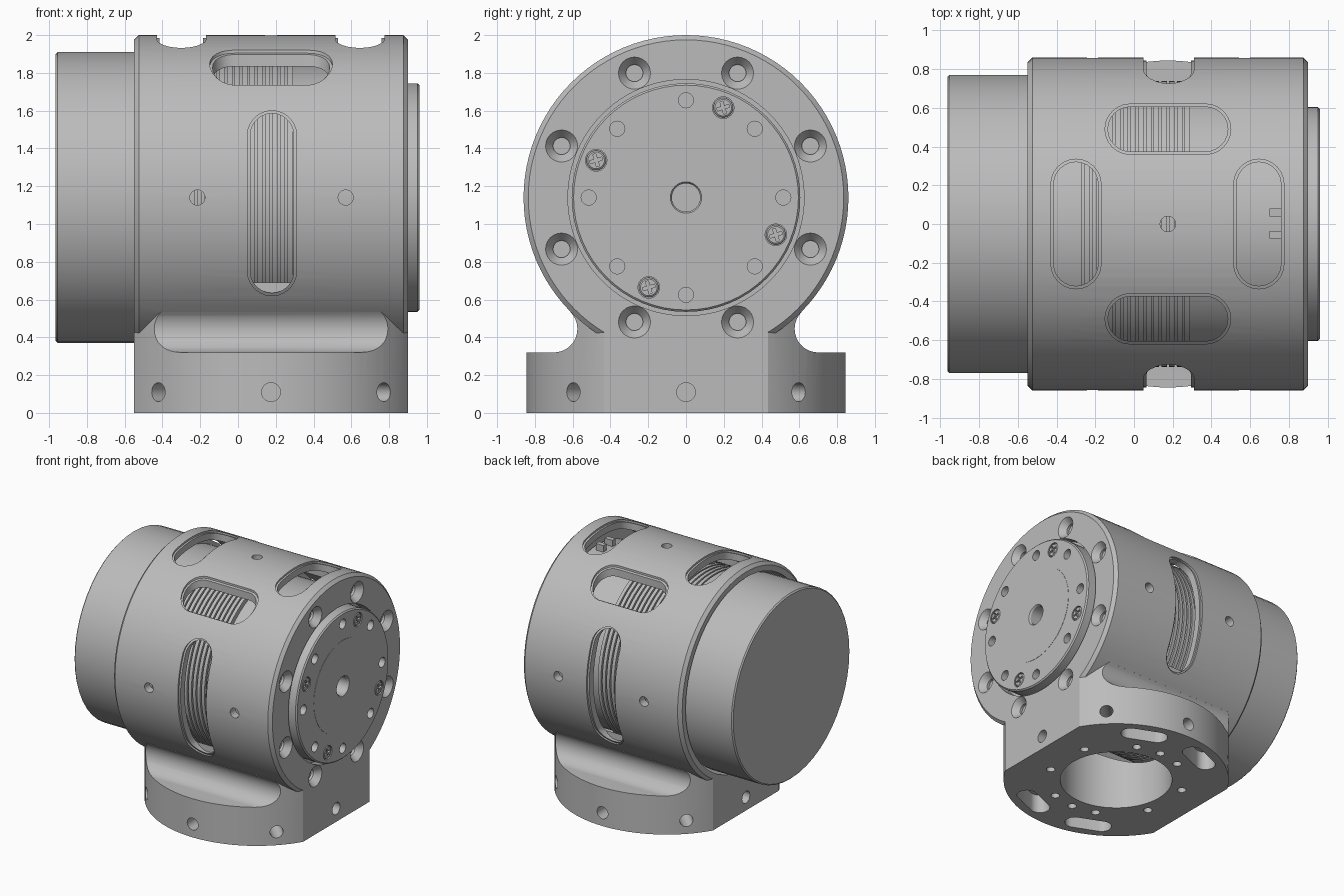
import bpy, bmesh
from math import sin, cos, pi, radians
from mathutils import Matrix, Vector

default = bpy.data.objects.get("Cube")
if default:
    bpy.data.objects.remove(default, do_unlink=True)

grey = bpy.data.materials.new("machined_grey")
grey.use_nodes = True
COLOUR = (0.5, 0.5, 0.5, 1)
grey.diffuse_color = COLOUR
for node in grey.node_tree.nodes:
    if node.type == 'BSDF_PRINCIPLED':
        node.inputs["Base Color"].default_value = COLOUR

X, Y, Z = Vector((1, 0, 0)), Vector((0, 1, 0)), Vector((0, 0, 1))
AXIS_Z = 1.14            # height of the barrel axis
MID_X = 0.175            # centre of barrel and base along x
BACK, FRONT = -0.55, 0.90


def frame(loc, z, x):
    """Placement with the given local z and x directions."""
    rot = Matrix((x, z.cross(x), z)).transposed().to_4x4()
    return Matrix.Translation(loc) @ rot


def skin(bm, rings, place):
    """Closed solid through a list of equal rings."""
    loops = [[bm.verts.new(place @ Vector(p)) for p in ring] for ring in rings]
    n = len(loops[0])
    for a, b in zip(loops, loops[1:]):
        for i in range(n):
            j = (i + 1) % n
            bm.faces.new((a[i], a[j], b[j], b[i]))
    bm.faces.new(loops[0][::-1])
    bm.faces.new(loops[-1])


def spin(bm, profile, place, segs=24):
    """Turned solid; the profile lists (height, radius) along local z."""
    turns = [2 * pi * i / segs for i in range(segs)]
    skin(bm, [[(r * cos(t), r * sin(t), h) for t in turns] for h, r in profile], place)


def prism(bm, outline, height, place):
    skin(bm, [[(x, y, h) for x, y in outline] for h in (0, height)], place)


def obround(length, width, steps=12):
    r, pts = width / 2, []
    for side in (1, -1):
        for i in range(steps + 1):
            t = -pi / 2 + pi * i / steps
            pts.append((side * (length / 2 - r + r * cos(t)), side * r * sin(t)))
    return pts


def finish(name, bm):
    bmesh.ops.recalc_face_normals(bm, faces=bm.faces)
    mesh = bpy.data.meshes.new(name)
    bm.to_mesh(mesh)
    bm.free()
    mesh.materials.append(grey)
    obj = bpy.data.objects.new(name, mesh)
    bpy.context.scene.collection.objects.link(obj)
    return obj


def turned(name, profile, segs=64):
    """Part turned about the barrel axis; the profile lists (x, radius)."""
    bm = bmesh.new()
    spin(bm, profile, frame((0, 0, AXIS_Z), X, Y), segs)
    return finish(name, bm)


def combine(target, tool, op='DIFFERENCE'):
    mod = target.modifiers.new("combine", 'BOOLEAN')
    mod.operation, mod.solver, mod.object = op, 'EXACT', tool
    bpy.context.view_layer.objects.active = target
    bpy.ops.object.modifier_apply(modifier=mod.name)
    bpy.data.objects.remove(tool, do_unlink=True)


def on_face(x, radius, degrees):
    """Placement on the end face, at an angle about the barrel axis."""
    t = radians(degrees)
    return frame((x, radius * cos(t), AXIS_Z + radius * sin(t)), X, Y)


# Barrel of the housing with chamfered ends
housing = turned("housing", [(BACK, 0.835), (BACK + 0.025, 0.86),
                             (FRONT - 0.025, 0.86), (FRONT, 0.835)], 96)

# Foot and filleted neck, trimmed to a round footprint
half = [(0.9, 0), (0.9, 0.32)]
for i in range(13):
    t = radians(270 - 135 * i / 12)
    half.append((0.70 + 0.125 * cos(t), 0.445 + 0.125 * sin(t)))
outline = half + [(0, AXIS_Z)] + [(-y, z) for y, z in reversed(half)]
bm = bmesh.new()
prism(bm, outline, FRONT - BACK, frame((BACK, 0, 0), X, Y))
foot = finish("foot", bm)
bm = bmesh.new()
spin(bm, [(-0.2, 0.845), (1.5, 0.845)], frame((MID_X, 0, 0), Z, X), 96)
combine(foot, finish("footprint", bm), 'INTERSECT')
combine(housing, foot, 'UNION')

# Stepped bore through the barrel
combine(housing, turned("bore", [(-0.7, 0.79), (0.82, 0.79),
                                 (0.82, 0.625), (1.1, 0.625)], 96))


# Window slots in the barrel, with a shallow rim around each
def window_tool(extra):
    bm = bmesh.new()
    for x in (-0.30, 0.645):
        prism(bm, obround(0.64 + extra, 0.23 + extra), 0.6, frame((x, 0, 1.605), Z, Y))
    for side in (1, -1):
        prism(bm, obround(0.62 + extra, 0.23 + extra), 0.6,
              frame((MID_X, side * 0.49, 1.605), Z, X))
        prism(bm, obround(0.95 + extra, 0.23 + extra), 0.4,
              frame((0.18, side * 0.65, 1.11), Y * side, Z))
    return finish("window_tool", bm)


combine(housing, window_tool(0))
rim = window_tool(0.03)
combine(rim, turned("rim_depth", [(-1, 0.845), (1.2, 0.845)], 96))
combine(housing, rim)

# Bottom opening, bolt holes, bottom slots and radial holes in the foot
bm = bmesh.new()
spin(bm, [(-0.1, 0.42), (0.6, 0.42)], frame((MID_X, 0, 0), Z, X), 64)
for a in [22.5 + 45 * i for i in range(8)] + [90, 270]:
    t = radians(a)
    spin(bm, [(-0.1, 0.033), (0.15, 0.033)],
         frame((MID_X + 0.515 * cos(t), 0.515 * sin(t), 0), Z, X), 16)
for a in (67.5, 112.5, 247.5, 292.5):
    t = radians(a)
    prism(bm, obround(0.36, 0.15), 0.25,
          frame((MID_X + 0.70 * cos(t), 0.70 * sin(t), -0.1), Z, Vector((-sin(t), cos(t), 0))))
for i in range(8):
    out = Vector((cos(i * pi / 4), sin(i * pi / 4), 0))
    spin(bm, [(0.6, 0.05), (1.0, 0.05)], frame((MID_X, 0, 0.11), out, Z))
combine(housing, finish("foot_tool", bm))

# Countersunk holes in the end face and small holes in the barrel wall
bm = bmesh.new()
for i in range(8):
    spin(bm, [(-0.07, 0.045), (-0.05, 0.045), (0, 0.085), (0.1, 0.085)],
         on_face(FRONT, 0.713, 22.5 + 45 * i))
for side in (1, -1):
    for x in (-0.215, 0.57):
        spin(bm, [(0.7, 0.04), (1, 0.04)], frame((x, 0, AXIS_Z), Y * side, Z))
spin(bm, [(0.7, 0.04), (1, 0.04)], frame((MID_X, 0, AXIS_Z), Z, X))
combine(housing, finish("hole_tool", bm))

# Motor body
motor = turned("motor", [(-0.965, 0.76), (-0.955, 0.77), (-0.5, 0.77)], 48)

# Ribbed core behind the windows
profile = [(-0.52, 0.74)]
for i in range(14):
    x = -0.27 + 0.04 * i
    profile += [(x, 0.74), (x, 0.71), (x + 0.012, 0.71), (x + 0.012, 0.74)]
core = turned("ribbed_core", profile + [(0.29, 0.74), (0.29, 0.70), (0.81, 0.70)])

# Output disc with a hub plate, bolt holes and a centre hole
disc = turned("output_disc", [(0.79, 0.605), (0.95, 0.605), (0.96, 0.595)], 64)
hub = turned("hub_plate", [(0.9, 0.38), (0.962, 0.38)], 64)
SCREW_ANGLES = [67.5 + 90 * i for i in range(4)]


def disc_tool():
    bm = bmesh.new()
    spin(bm, [(-0.13, 0.075), (-0.01, 0.075), (0.02, 0.095)], on_face(0.96, 0, 0), 32)
    for i in range(8):
        spin(bm, [(-0.1, 0.04), (0.1, 0.04)], on_face(0.96, 0.515, 45 * i))
    for a in SCREW_ANGLES:
        spin(bm, [(-0.02, 0.057), (0.1, 0.057)], on_face(0.96, 0.515, a))
    return finish("disc_tool", bm)


combine(disc, disc_tool())
combine(hub, disc_tool())

# Cross-head screws in the disc
heads, crosses = bmesh.new(), bmesh.new()
w, l = 0.008, 0.034
cross = [(l, -w), (l, w), (w, w), (w, l), (-w, l), (-w, w),
         (-l, w), (-l, -w), (-w, -w), (-w, -l), (w, -l), (w, -w)]
for a in SCREW_ANGLES:
    place = on_face(0.96, 0.515, a)
    spin(heads, [(-0.03, 0.052), (-0.006, 0.052), (0, 0.044)], place)
    prism(crosses, cross, 0.1, place @ Matrix.Translation((0, 0, -0.015)) @ Matrix.Rotation(0.3, 4, 'Z'))
screws = finish("cover_screws", heads)
combine(screws, finish("cross_tool", crosses))

# Two small tabs under the end window
bm = bmesh.new()
for y in (0.06, -0.055):
    prism(bm, [(-0.035, -0.02), (0.035, -0.02), (0.035, 0.02), (-0.035, 0.02)], 0.09,
          frame((0.735, y, 1.80), Z, X))
tabs = finish("sensor_tabs", bm)

# Smooth curved faces, keep machined edges sharp
bpy.ops.object.select_all(action='DESELECT')
for obj in (housing, motor, core, disc, hub, screws, tabs):
    obj.select_set(True)
bpy.context.view_layer.objects.active = housing
bpy.ops.object.shade_smooth_by_angle(angle=radians(30))
